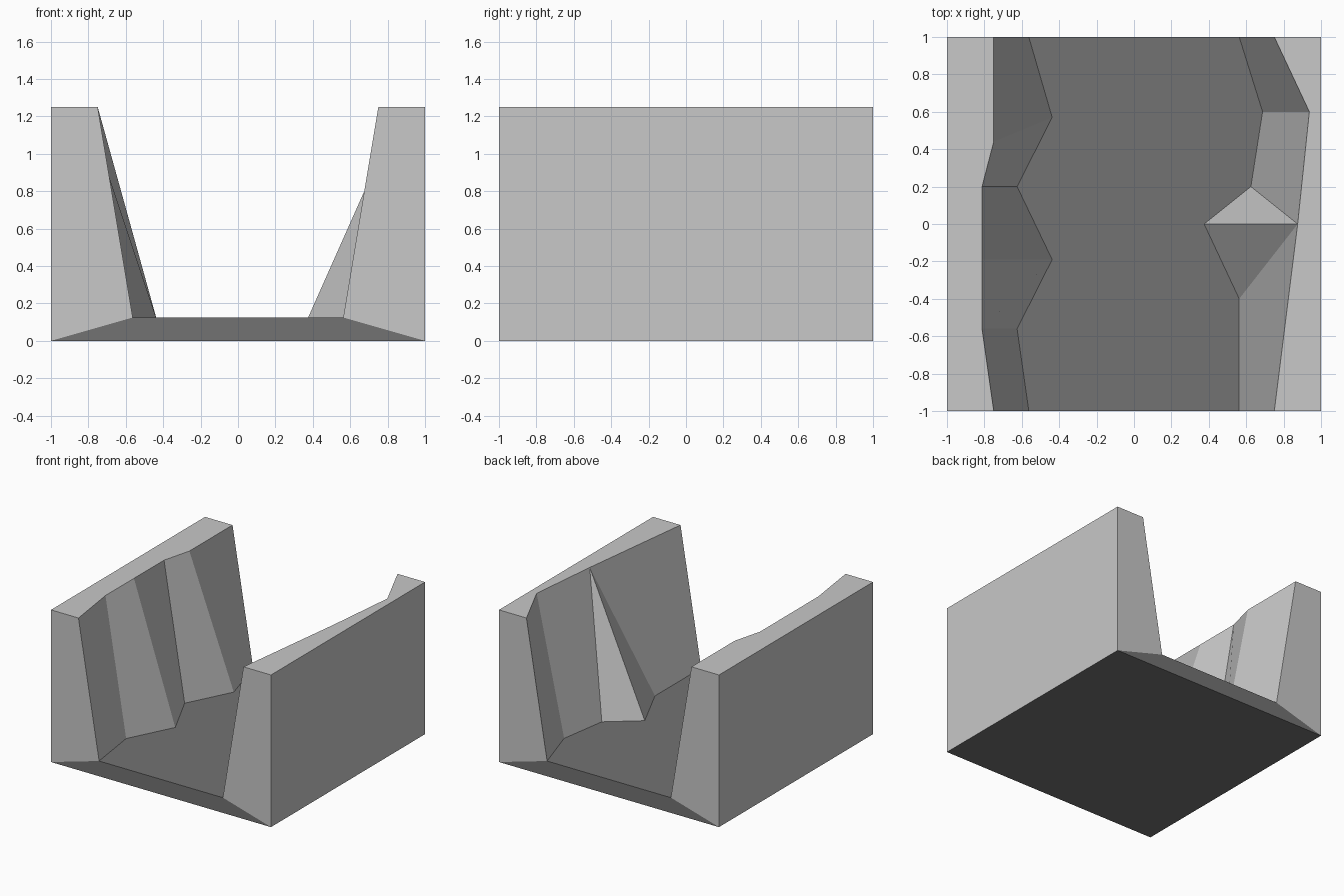
import bpy
import bmesh

FLOOR_Z, TOP_Z = 0.125, 1.25

cube = bpy.data.objects.get("Cube")
if cube:
    bpy.data.objects.remove(cube, do_unlink=True)


def make_material(name, grey):
    mat = bpy.data.materials.new(name)
    mat.use_nodes = True
    colour = (grey, grey, grey, 1)
    mat.diffuse_color = colour
    mat.node_tree.nodes["Principled BSDF"].inputs["Base Color"].default_value = colour
    return mat


def make_object(name, faces, mat):
    """Build a flat-shaded shell from loops of points, welding shared corners."""
    bm = bmesh.new()
    verts = {}
    for loop in faces:
        corners = []
        for p in dict.fromkeys(loop):  # a repeated point turns a quad into a triangle
            if p not in verts:
                verts[p] = bm.verts.new(p)
            corners.append(verts[p])
        bm.faces.new(corners)
    bmesh.ops.recalc_face_normals(bm, faces=bm.faces)
    mesh = bpy.data.meshes.new(name)
    bm.to_mesh(mesh)
    bm.free()
    mesh.materials.append(mat)
    obj = bpy.data.objects.new(name, mesh)
    bpy.context.collection.objects.link(obj)


def make_wall(name, side, ribs, mat):
    """Rock wall: each rib is (foot x, foot y, crest x, crest y), from back to front."""
    feet = [(side * fx, fy, FLOOR_Z) for fx, fy, cx, cy in ribs]
    crest = [(side * cx, cy, TOP_Z) for fx, fy, cx, cy in ribs]
    base = [(side, 1, 0), (side, -1, 0)]
    rim = [(side, 1, TOP_Z), (side, -1, TOP_Z)]
    # faceted inner face
    faces = [[feet[i], feet[i + 1], crest[i + 1], crest[i]] for i in range(len(ribs) - 1)]
    # flat top, outer side and the two ends
    faces.append(crest + rim[::-1])
    faces.append([base[0], base[1], rim[1], rim[0]])
    for i in (0, -1):
        faces.append([base[i], rim[i], crest[i], feet[i]])
    make_object(name, faces, mat)
    return feet


wall_grey = make_material("light stone grey", 0.58)
floor_grey = make_material("dark floor grey", 0.17)

# Walls
right_feet = make_wall("right_wall", -1, [
    (0.5625, 1, 0.75, 1),
    (0.4375, 0.57, 0.75, 0.44),
    (0.625, 0.2, 0.8125, 0.2),
    (0.4375, -0.19, 0.8125, -0.19),
    (0.625, -0.56, 0.8125, -0.56),
    (0.5625, -1, 0.75, -1),
], wall_grey)

left_feet = make_wall("left_wall", 1, [
    (0.5625, 1, 0.75, 1),
    (0.6875, 0.6, 0.9375, 0.6),
    (0.625, 0.2, 0.875, 0),
    (0.375, 0, 0.875, 0),
    (0.5625, -0.4, 0.875, 0),
    (0.5625, -1, 0.75, -1),
], wall_grey)

# Floor slab with sloped corners at both ends
floor_faces = [
    left_feet + right_feet[::-1],
    [(-1, -1, 0), (1, -1, 0), (1, 1, 0), (-1, 1, 0)],
]
for i, y in ((0, 1), (-1, -1)):
    floor_faces.append([(-1, y, 0), (1, y, 0), left_feet[i], right_feet[i]])
make_object("canyon_floor", floor_faces, floor_grey)
